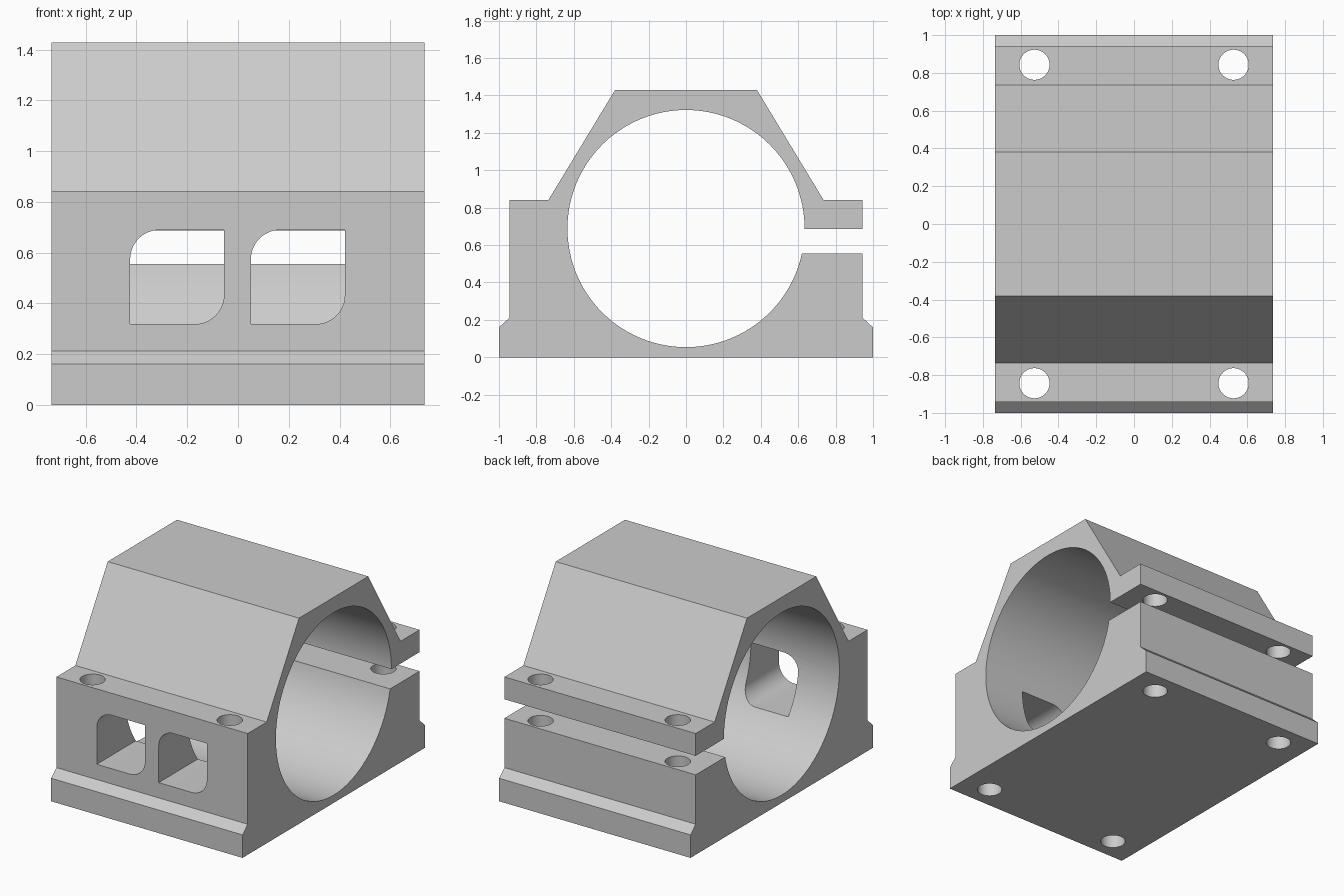
import bpy
import bmesh
from math import sin, cos, pi, radians
from mathutils import Vector

cube = bpy.data.objects.get("Cube")
if cube:
    bpy.data.objects.remove(cube, do_unlink=True)

HALF_WIDTH = 0.735
BORE_Z, BORE_R = 0.688, 0.634
HOLE_X, HOLE_Y, HOLE_R = 0.527, 0.843, 0.08

grey = bpy.data.materials.new("light grey")
grey.use_nodes = True
grey.diffuse_color = (0.6, 0.6, 0.6, 1)
grey.node_tree.nodes["Principled BSDF"].inputs["Base Color"].default_value = (0.6, 0.6, 0.6, 1)


def prism(name, points, axis, low, high):
    """Extrude a 2D outline along the given axis from low to high."""
    place = {"x": lambda a, b, t: (t, a, b),
             "y": lambda a, b, t: (a, t, b),
             "z": lambda a, b, t: (a, b, t)}[axis]
    bm = bmesh.new()
    face = bm.faces.new([bm.verts.new(place(a, b, low)) for a, b in points])
    result = bmesh.ops.extrude_face_region(bm, geom=[face])
    verts = [g for g in result["geom"] if isinstance(g, bmesh.types.BMVert)]
    bmesh.ops.translate(bm, verts=verts, vec=Vector(place(0, 0, high - low)))
    bmesh.ops.recalc_face_normals(bm, faces=bm.faces)
    mesh = bpy.data.meshes.new(name)
    bm.to_mesh(mesh)
    bm.free()
    mesh.materials.append(grey)
    obj = bpy.data.objects.new(name, mesh)
    bpy.context.collection.objects.link(obj)
    return obj


def arc(cx, cy, r, start, end, steps):
    angles = [radians(start + (end - start) * i / steps) for i in range(steps + 1)]
    return [(cx + r * cos(a), cy + r * sin(a)) for a in angles]


def circle(cx, cy, r, sides):
    return arc(cx, cy, r, 0, 360, sides)[:-1]


def rectangle(a0, a1, b0, b1):
    return [(a0, b0), (a1, b0), (a1, b1), (a0, b1)]


def window(x0, x1, z0, z1, r):
    """Rectangle with two opposite corners rounded."""
    return ([(x0, z0)] + arc(x1 - r, z0 + r, r, -90, 0, 12)
            + [(x1, z1)] + arc(x0 + r, z1 - r, r, 90, 180, 12))


# Clamp body: mirrored side profile swept across the width
side = [(1, 0), (1, 0.16), (0.943, 0.212), (0.943, 0.842), (0.735, 0.842), (0.38, 1.428)]
body = prism("clamp_body", side + [(-y, z) for y, z in reversed(side)],
             "x", -HALF_WIDTH, HALF_WIDTH)

# Bore, clamping slot at the back, and two windows through the front wall
cutters = [
    prism("bore_cutter", circle(0, BORE_Z, BORE_R, 96), "x", -1, 1),
    prism("slot_cutter", rectangle(0.2, 1.2, 0.555, 0.687), "x", -1.1, 1.1),
]
for x in (-0.24, 0.236):
    cutters.append(prism("window_cutter",
                         window(x - 0.185, x + 0.185, 0.318, 0.689, 0.115), "y", -1.2, -0.1))

# Bolt holes in the four corners
for x in (-HOLE_X, HOLE_X):
    for y in (-HOLE_Y, HOLE_Y):
        cutters.append(prism("bolt_hole_cutter", circle(x, y, HOLE_R, 40), "z", -0.2, 1.2))

bpy.ops.object.select_all(action="DESELECT")
bpy.context.view_layer.objects.active = body
body.select_set(True)
for cutter in cutters:
    cutter.hide_render = True
    cut = body.modifiers.new(cutter.name, "BOOLEAN")
    cut.operation = "DIFFERENCE"
    cut.solver = "EXACT"
    cut.object = cutter
    bpy.ops.object.modifier_apply(modifier=cut.name)
    bpy.data.objects.remove(cutter, do_unlink=True)

# Smooth the bore and holes, keep the machined edges crisp
bpy.ops.object.shade_smooth_by_angle(angle=radians(25))
